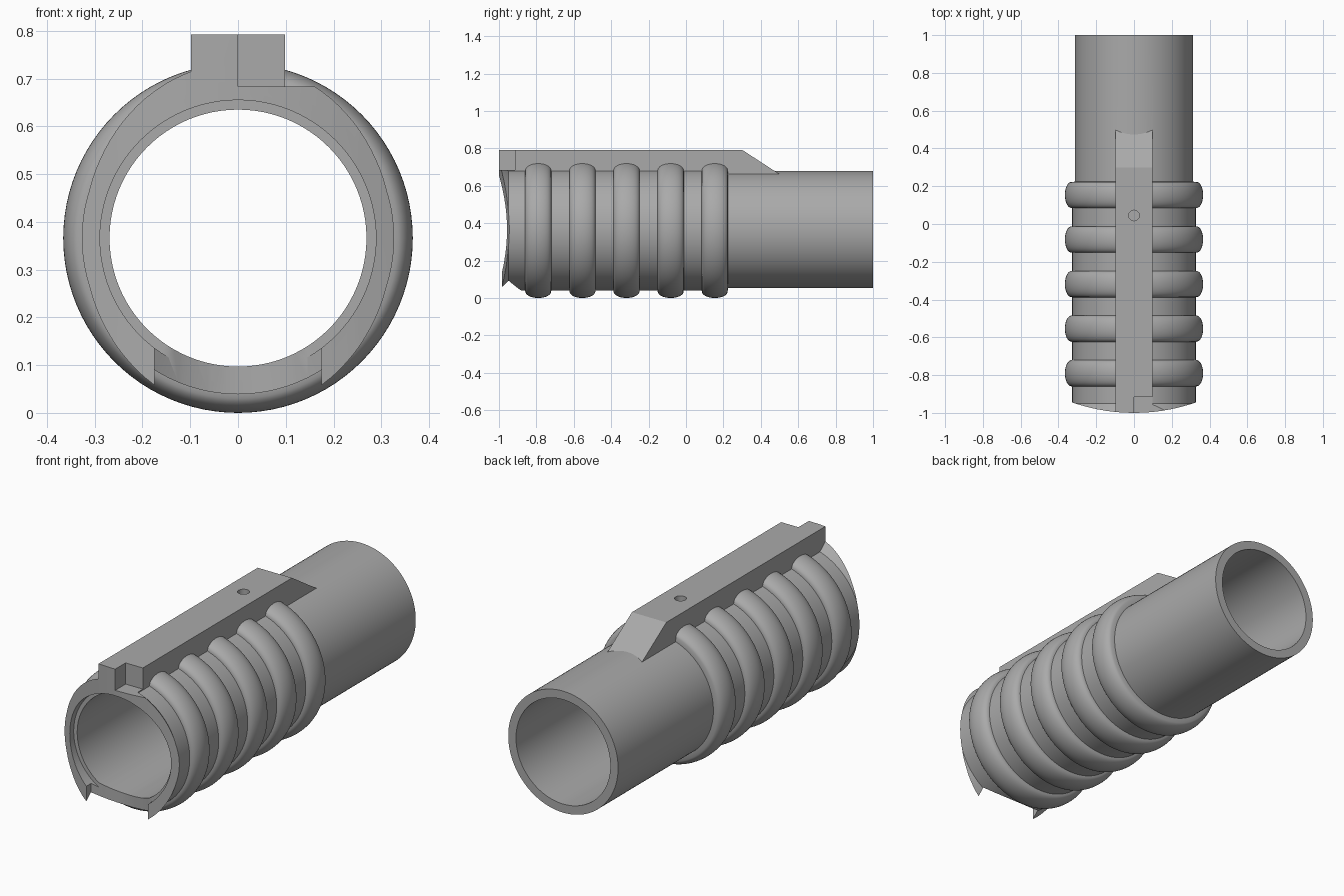
import bpy, bmesh
from math import sin, cos, pi, radians, sqrt
from mathutils import Vector

cube = bpy.data.objects.get("Cube")
if cube:
    bpy.data.objects.remove(cube)

AXIS_Z = 0.366
BODY_R, TUBE_R, BORE_R = 0.327, 0.313, 0.269

grey = bpy.data.materials.new("mid_grey")
grey.use_nodes = True
colour = (0.4, 0.4, 0.4, 1)
grey.diffuse_color = colour
grey.node_tree.nodes["Principled BSDF"].inputs["Base Color"].default_value = colour


def make_object(name, bm):
    bmesh.ops.recalc_face_normals(bm, faces=bm.faces)
    mesh = bpy.data.meshes.new(name)
    bm.to_mesh(mesh)
    bm.free()
    mesh.materials.append(grey)
    obj = bpy.data.objects.new(name, mesh)
    bpy.context.collection.objects.link(obj)
    return obj


def lathe(name, profile, sides=96):
    """Solid turned around the barrel axis from (y, radius) points."""
    bm = bmesh.new()
    rings = []
    for y, r in profile:
        rings.append([bm.verts.new((r * sin(2 * pi * i / sides), y,
                                    AXIS_Z + r * cos(2 * pi * i / sides)))
                      for i in range(sides)])
    for a, b in zip(rings, rings[1:]):
        for i in range(sides):
            j = (i + 1) % sides
            bm.faces.new((a[i], a[j], b[j], b[i]))
    bm.faces.new(rings[0])
    bm.faces.new(rings[-1])
    return make_object(name, bm)


def prism(name, points, direction):
    """Solid pushed out from a flat outline of 3D points."""
    bm = bmesh.new()
    face = bm.faces.new([bm.verts.new(p) for p in points])
    out = bmesh.ops.extrude_face_region(bm, geom=[face])["geom"]
    moved = [v for v in out if isinstance(v, bmesh.types.BMVert)]
    bmesh.ops.translate(bm, verts=moved, vec=Vector(direction))
    return make_object(name, bm)


def combine(target, tool, operation):
    mod = target.modifiers.new(tool.name, "BOOLEAN")
    mod.operation = operation
    mod.solver = "EXACT"
    mod.object = tool
    bpy.context.view_layer.objects.active = target
    bpy.ops.object.modifier_apply(modifier=mod.name)
    bpy.data.objects.remove(tool)


# Outer body: flared mouth, five rounded grip rings, plain rear tube
profile = [(-1.03, 0.39), (-0.95, BODY_R)]
for k in range(5):
    centre = -0.79 + 0.236 * k
    end_r = TUBE_R if k == 4 else BODY_R
    profile.append((centre - 0.07, BODY_R))
    for i in range(1, 16):
        a = pi * i / 16
        profile.append((centre - 0.07 * cos(a), BODY_R + 0.039 * sin(a) ** 0.9))
    profile.append((centre + 0.07, end_r))
profile.append((1.0, TUBE_R))
body = lathe("ribbed_barrel_sleeve", profile)

# Top rail with a sloping rear end
W = 0.098
rail = prism("top_rail",
             [(-W, y, z) for y, z in ((-1.1, 0.45), (-1.1, 0.792), (0.3, 0.792),
                                      (0.52, 0.649), (0.52, 0.45))],
             (2 * W, 0, 0))
combine(body, rail, "UNION")

# Bore and shallow counterbore at the mouth
combine(body, lathe("bore", [(-1.2, BORE_R), (1.2, BORE_R)]), "DIFFERENCE")
combine(body, lathe("counterbore", [(-1.2, 0.289), (-0.925, 0.289)]), "DIFFERENCE")

# Curved front end
arc = [(x / 20, -sqrt(1 - (x / 20) ** 2), -0.2) for x in range(-10, 11)]
keep = prism("front_curve", arc + [(0.5, 1.2, -0.2), (-0.5, 1.2, -0.2)], (0, 0, 1.4))
combine(body, keep, "INTERSECT")

# Notch under the mouth, with a bowed back
bow = [(0.175 * t / 6, -0.945 + 0.065 * (1 - (t / 6) ** 2), -0.1) for t in range(-6, 7)]
notch = prism("lower_notch", bow + [(0.175, -1.2, -0.1), (-0.175, -1.2, -0.1)], (0, 0, 0.4))
combine(body, notch, "DIFFERENCE")

# Step in the left front corner of the rail
step = prism("rail_step", [(0, -1.2, 0.683), (0.3, -1.2, 0.683),
                           (0.3, -0.915, 0.683), (0, -0.915, 0.683)], (0, 0, 0.3))
combine(body, step, "DIFFERENCE")

# Blind screw hole in the rail
hole = prism("screw_hole", [(0.028 * cos(pi * i / 16), 0.045 + 0.028 * sin(pi * i / 16), 0.7)
                            for i in range(32)], (0, 0, 0.3))
combine(body, hole, "DIFFERENCE")

# Smooth curves with crisp edges
bpy.ops.object.select_all(action="DESELECT")
body.select_set(True)
bpy.context.view_layer.objects.active = body
bpy.ops.object.shade_smooth_by_angle(angle=radians(30))
